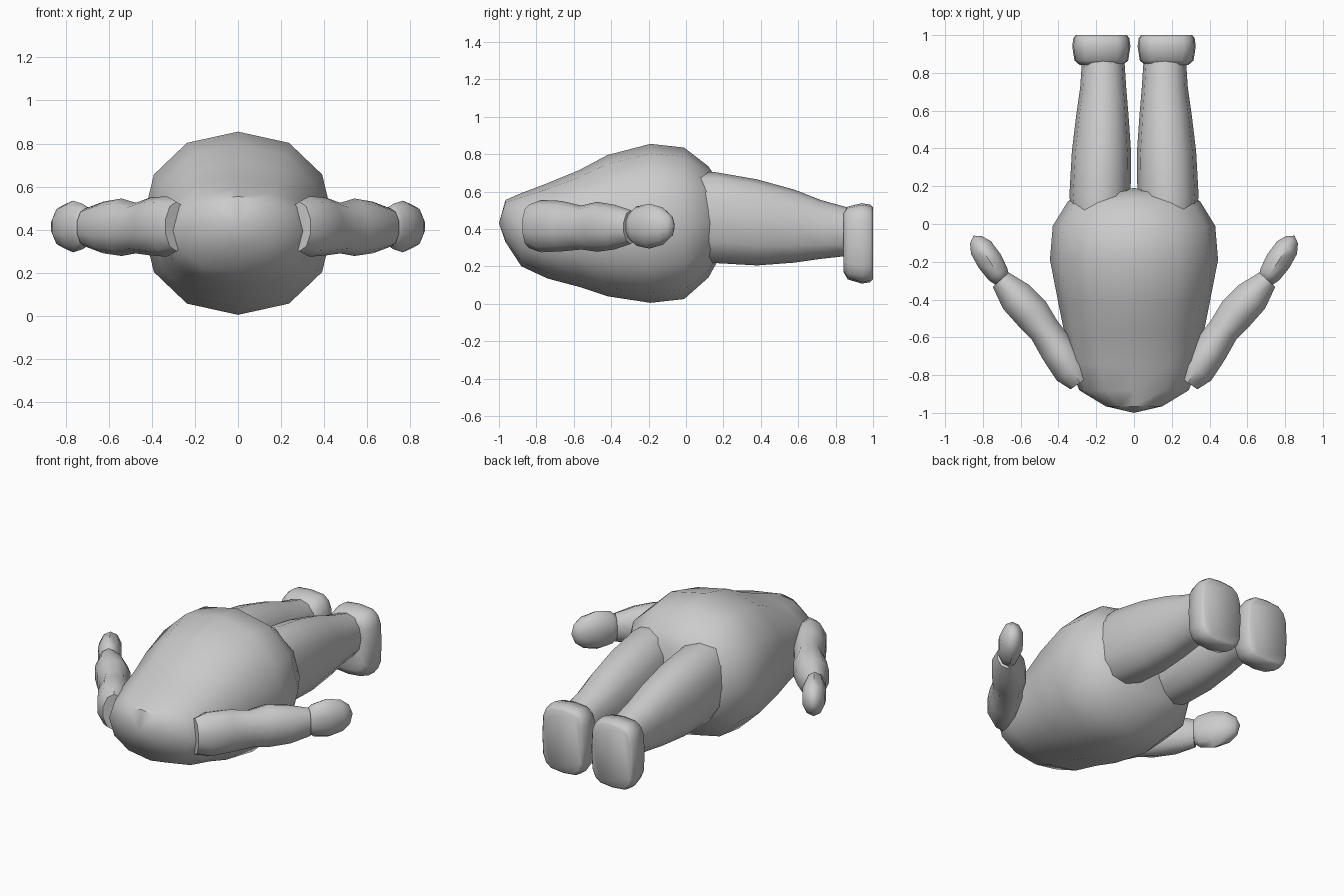
import bpy, bmesh, math
from mathutils import Vector

if "Cube" in bpy.data.objects:
    bpy.data.objects.remove(bpy.data.objects["Cube"])

body = bpy.data.materials.new("plain grey")
body.diffuse_color = (0.6, 0.6, 0.6, 1)
body.use_nodes = True
body.node_tree.nodes["Principled BSDF"].inputs["Base Color"].default_value = body.diffuse_color


def finish(name, bm, angle=50):
    bmesh.ops.recalc_face_normals(bm, faces=bm.faces)
    me = bpy.data.meshes.new(name)
    bm.to_mesh(me)
    bm.free()
    ob = bpy.data.objects.new(name, me)
    bpy.context.collection.objects.link(ob)
    me.materials.append(body)
    bpy.ops.object.select_all(action='DESELECT')
    ob.select_set(True)
    bpy.context.view_layer.objects.active = ob
    bpy.ops.object.shade_smooth_by_angle(angle=math.radians(angle))
    return ob


def loft(name, rings, sides=12, power=2.0, side=1, tips=(None, None)):
    """rings: x, y, half width, bottom z, top z; each ring is square to the path."""
    bm = bmesh.new()
    loops = []
    for i, (x, y, w, lo, hi) in enumerate(rings):
        a, b = rings[max(i - 1, 0)], rings[min(i + 1, len(rings) - 1)]
        d = Vector((b[0] - a[0], b[1] - a[1])).normalized()
        loop = []
        for k in range(sides):
            t = 2 * math.pi * k / sides
            s, c = math.sin(t), math.cos(t)
            s = math.copysign(abs(s) ** (2 / power), s)
            c = math.copysign(abs(c) ** (2 / power), c)
            px, py = x + d.y * w * s, y - d.x * w * s
            loop.append(bm.verts.new((px * side, py, (lo + hi) / 2 + (hi - lo) / 2 * c)))
        loops.append(loop)
    for p, q in zip(loops, loops[1:]):
        for k in range(sides):
            m = (k + 1) % sides
            bm.faces.new((p[k], p[m], q[m], q[k]))
    for loop, tip in zip((loops[0], loops[-1]), tips):
        if tip:
            v = bm.verts.new((tip[0] * side, tip[1], tip[2]))
            for k in range(sides):
                bm.faces.new((loop[k], loop[(k + 1) % sides], v))
        else:
            bm.faces.new(loop)
    return finish(name, bm)


# torso: narrow at the neck end, swelling to a round belly
loft("torso", [(0, -.965, .15, .33, .555), (0, -.88, .29, .20, .592),
               (0, -.74, .345, .135, .645), (0, -.57, .37, .09, .715),
               (0, -.42, .40, .04, .795), (0, -.19, .445, .005, .855),
               (0, -.01, .43, .025, .835), (0, .12, .35, .14, .735),
               (0, .17, .27, .23, .66)],
     power=2.2, tips=((0, -1, .43), (0, .19, .44)))

for s, label in ((1, "right"), (-1, "left")):
    # leg tapering to the ankle
    loft(label + "_leg", [(.18, .02, .15, .24, .70), (.18, .15, .162, .218, .705),
                          (.172, .38, .157, .205, .665), (.167, .58, .138, .22, .61),
                          (.163, .72, .122, .24, .555), (.163, .90, .11, .26, .505)],
         power=2.2, side=s)
    # foot: rounded block with a flat sole at the far end
    loft(label + "_foot", [(.173, .842, .115, .17, .49), (.173, .865, .142, .13, .52),
                           (.173, .94, .154, .108, .538), (.173, .985, .148, .115, .53),
                           (.173, 1.0, .135, .13, .515)],
         sides=16, power=3.6, side=s)
    # arm, with a pinch at the elbow
    loft(label + "_arm", [(.285, -.84, .065, .30, .53), (.33, -.775, .10, .275, .555),
                          (.405, -.665, .098, .28, .55), (.475, -.56, .088, .29, .525),
                          (.54, -.475, .102, .278, .545), (.625, -.385, .098, .29, .53),
                          (.705, -.295, .06, .32, .50)],
         sides=10, side=s)
    # mitten hand
    loft(label + "_hand", [(.695, -.30, .045, .345, .485), (.72, -.265, .062, .31, .52),
                           (.765, -.195, .072, .295, .535), (.81, -.125, .066, .315, .515),
                           (.838, -.083, .038, .355, .475)],
         sides=10, side=s, tips=((.682, -.32, .415), (.85, -.062, .415)))
